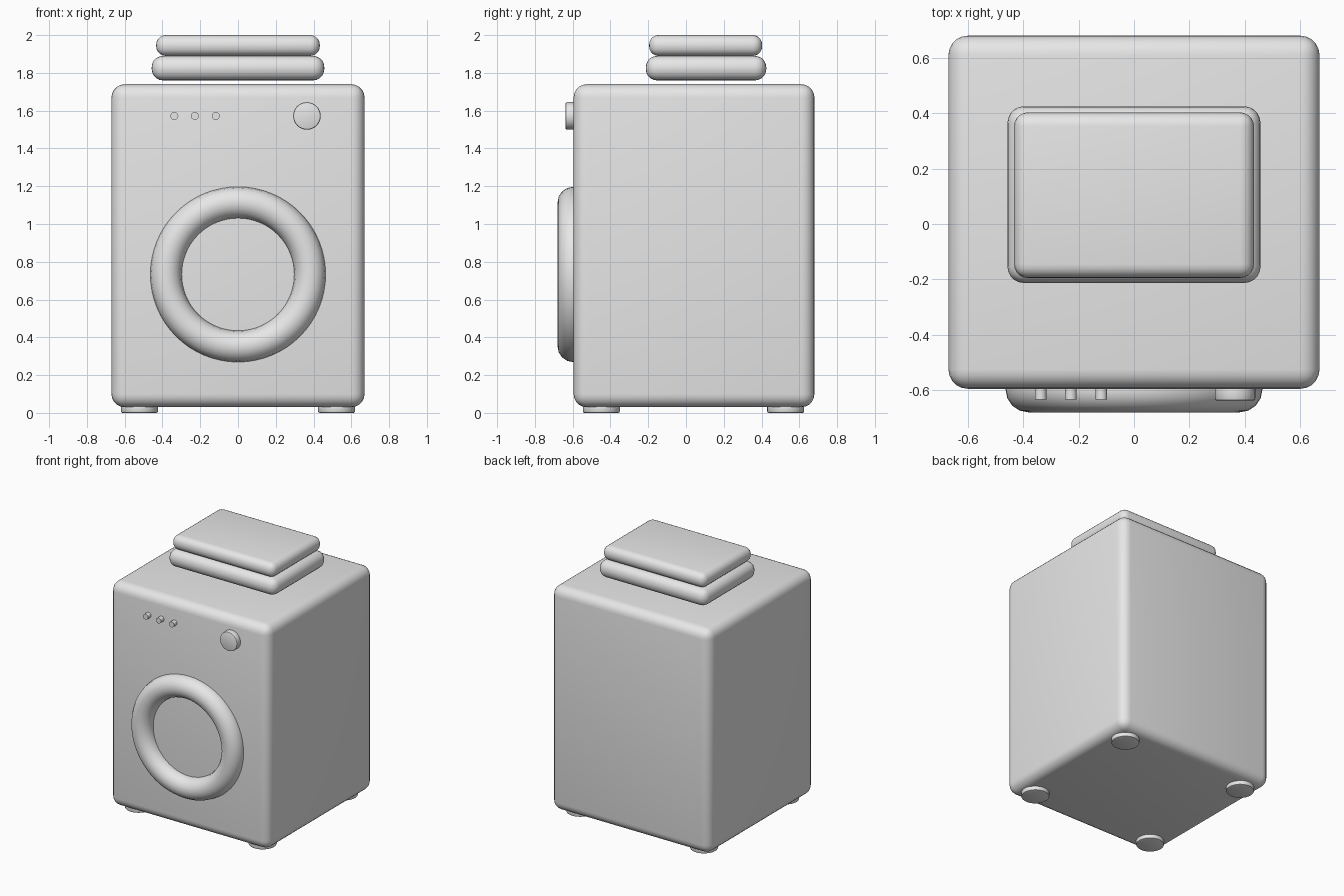
import bpy, math

if "Cube" in bpy.data.objects:
    bpy.data.objects.remove(bpy.data.objects["Cube"])

grey = bpy.data.materials.new("light_grey")
grey.diffuse_color = (0.8, 0.8, 0.8, 1)
grey.use_nodes = True
grey.node_tree.nodes["Principled BSDF"].inputs["Base Color"].default_value = grey.diffuse_color


def finish(name, bevel=0.0, segments=4):
    """Name, colour, bevel and smooth the active object."""
    ob = bpy.context.object
    ob.name = name
    ob.data.materials.append(grey)
    bpy.ops.object.transform_apply(location=False, rotation=True, scale=True)
    if bevel:
        mod = ob.modifiers.new("rounded_edges", 'BEVEL')
        mod.width = bevel
        mod.segments = segments
        mod.limit_method = 'ANGLE'
        mod.angle_limit = math.radians(40)
        bpy.ops.object.modifier_apply(modifier=mod.name)
    bpy.ops.object.shade_smooth_by_angle(angle=math.radians(35))
    return ob


def box(name, low, high, bevel, segments=5):
    centre = [(a + b) / 2 for a, b in zip(low, high)]
    bpy.ops.mesh.primitive_cube_add(size=1, location=centre)
    bpy.context.object.scale = [b - a for a, b in zip(low, high)]
    return finish(name, bevel, segments)


def cylinder(name, centre, radius, depth, bevel=0.0, facing_front=False, sides=32):
    rot = (math.pi / 2, 0, 0) if facing_front else (0, 0, 0)
    bpy.ops.mesh.primitive_cylinder_add(vertices=sides, radius=radius, depth=depth,
                                        location=centre, rotation=rot)
    return finish(name, bevel, 2)


# Cabinet
box("cabinet", (-0.67, -0.595, 0.03), (0.67, 0.68, 1.74), 0.07)

# Folded towels stacked above the cabinet
box("lower_towel", (-0.457, -0.213, 1.76), (0.457, 0.425, 1.89), 0.06)
box("upper_towel", (-0.433, -0.195, 1.89), (0.433, 0.403, 2.0), 0.05)

# Round door rim, half sunk into the front panel
bpy.ops.mesh.primitive_torus_add(major_radius=0.381, minor_radius=0.083,
                                 major_segments=64, minor_segments=16,
                                 location=(0, -0.597, 0.733),
                                 rotation=(math.pi / 2, 0, 0))
finish("door_rim")

# Control knob and buttons
cylinder("control_knob", (0.365, -0.608, 1.572), 0.073, 0.06, 0.008, True)
for i, x in enumerate((-0.337, -0.228, -0.118)):
    cylinder(f"button_{i + 1}", (x, -0.606, 1.572), 0.021, 0.054, 0, True, 24)

# Four feet
for x, side in ((-0.522, "left"), (0.522, "right")):
    for y, end in ((-0.448, "front"), (0.528, "back")):
        cylinder(f"{end}_{side}_foot", (x, y, 0.025), 0.098, 0.05, 0.008)
